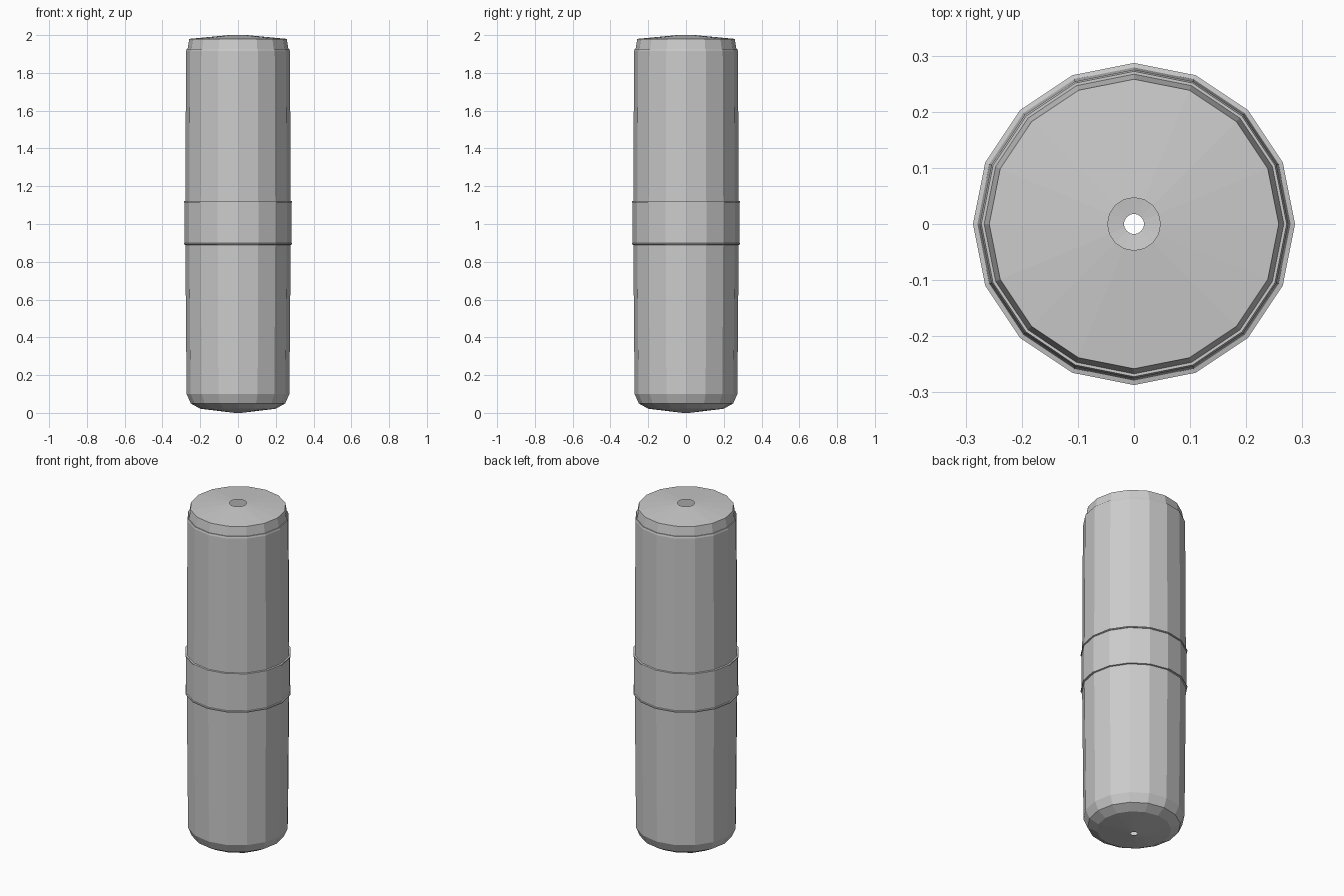
import bpy
import bmesh
from math import cos, sin, tau

default = bpy.data.objects.get("Cube")
if default:
    bpy.data.objects.remove(default, do_unlink=True)

SIDES = 16

grey = bpy.data.materials.new("light grey")
grey.use_nodes = True
colour = (0.6, 0.6, 0.6, 1)
grey.diffuse_color = colour
grey.node_tree.nodes["Principled BSDF"].inputs["Base Color"].default_value = colour


def lathe(name, profile):
    """Turn a (radius, height) profile, listed bottom to top, around z."""
    bm = bmesh.new()
    rings = []
    for r, z in profile:
        angles = [tau * i / SIDES for i in range(SIDES)]
        rings.append([bm.verts.new((r * cos(a), r * sin(a), z)) for a in angles])
    for low, high in zip(rings, rings[1:]):
        for i in range(SIDES):
            j = (i + 1) % SIDES
            bm.faces.new((low[i], low[j], high[j], high[i]))
    mesh = bpy.data.meshes.new(name)
    bm.to_mesh(mesh)
    bm.free()
    mesh.materials.append(grey)
    obj = bpy.data.objects.new(name, mesh)
    bpy.context.collection.objects.link(obj)
    return obj


# Rounded lower half with a small drain hole underneath
lathe("lower_body", [(0.018, 0), (0.2, 0.022), (0.25, 0.05), (0.272, 0.1),
                     (0.279, 0.89)])

# Central band with a thin ridge along each edge
lathe("middle_band", [(0.279, 0.89), (0.287, 0.892), (0.287, 0.898), (0.282, 0.9),
                      (0.282, 1.113), (0.287, 1.115), (0.287, 1.121), (0.279, 1.123)])

# Upper half ending in a narrow bevelled rim
lathe("upper_body", [(0.279, 1.123), (0.275, 1.915), (0.272, 1.926), (0.267, 1.926)])

# Tapered lid, gently domed, with an open hole in the middle
lathe("top_cap", [(0.267, 1.926), (0.258, 1.98), (0.047, 2.0)])
